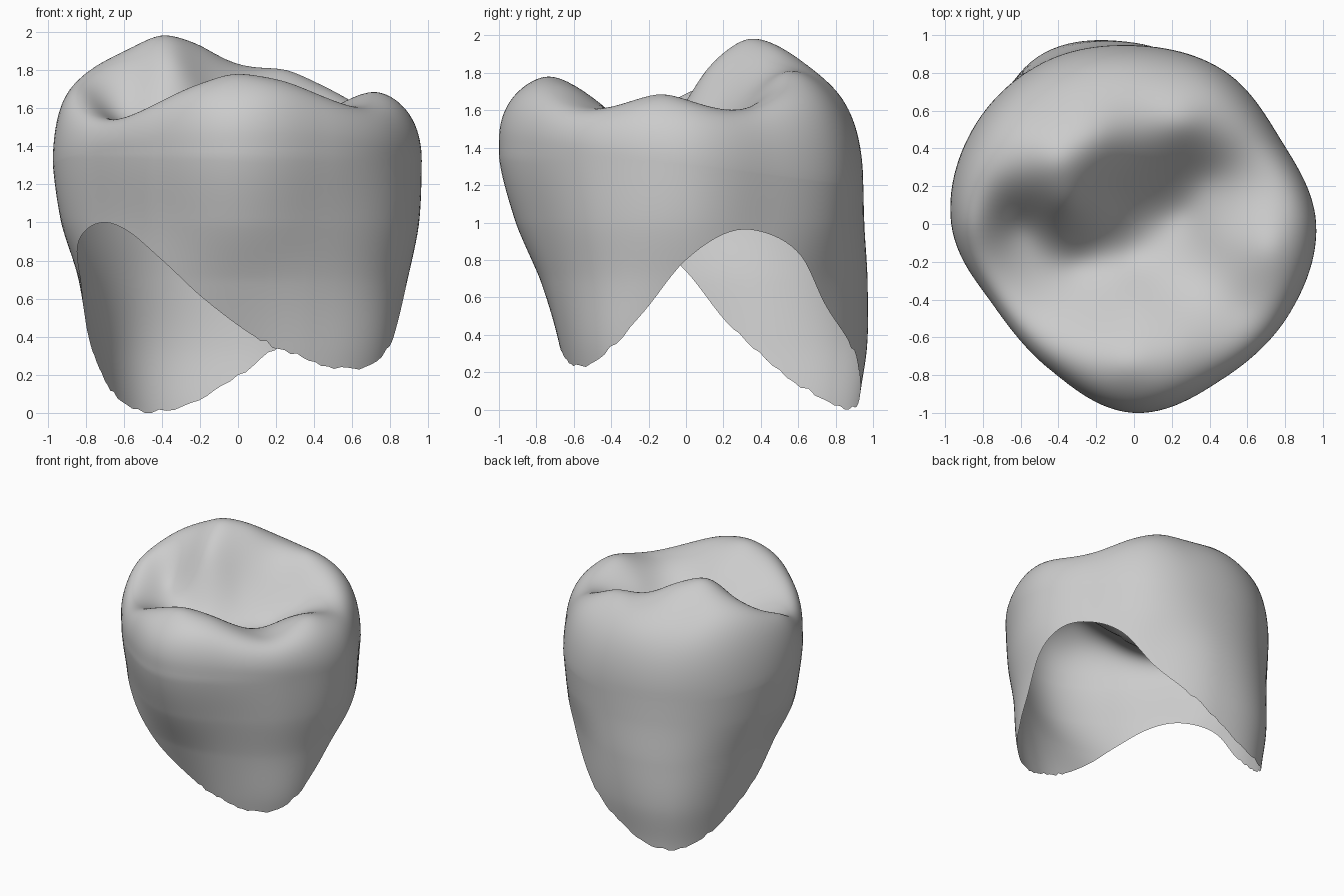
import bpy, bmesh, math, random
from mathutils import Vector

random.seed(4)
cube = bpy.data.objects.get("Cube")
if cube:
    bpy.data.objects.remove(cube, do_unlink=True)

SEGMENTS, WALL_ROWS, CAP_ROWS = 144, 40, 56

# Wall cross-sections: radius every 30 degrees, from +x turning to +y
LEVELS = [0, .35, .7, 1, 1.35]
SECTIONS = [
    [.75, .80, .83, .90, .98, .82, .70, .66, .60, .55, .70, .82],
    [.82, .83, .85, .95, 1.02, .87, .76, .72, .68, .66, .76, .88],
    [.89, .86, .87, .96, 1.01, .92, .82, .79, .77, .78, .82, .90],
    [.95, .88, .92, .95, .99, .97, .92, .82, .83, .91, .89, .94],
    [.965, .90, .95, .945, .98, .995, .97, .86, .89, 1, .945, .95],
]

# Height of the open lower margin every 15 degrees
MARGIN = [.80, .95, .94, .82, .56, .37, .19, .05, .01, .10, .27, .47,
          .74, .93, 1, .95, .80, .61, .46, .35, .28, .23, .30, .52]

# Chewing surface: cusps, crests, outer rim and basin
RELIEF = [
    (-.4, .33, 1.98), (.25, .53, 1.8), (-.03, -.74, 1.79), (.72, -.13, 1.7),
    (-.7, .25, 1.85), (-.88, 0, 1.78), (-.6, -.5, 1.6), (-.3, -.68, 1.71),
    (.25, -.65, 1.74), (.57, -.45, 1.62), (.72, .2, 1.63), (.5, .45, 1.69),
    (0, .6, 1.83), (-.2, .45, 1.93), (-.5, .65, 1.83), (-.2, .75, 1.8),
    (.1, .35, 1.7), (0, -.17, 1.39), (-.3, -.2, 1.43), (.25, .05, 1.41),
    (-.6, 0, 1.58), (-.1, .15, 1.62), (-.35, .1, 1.8), (.45, -.05, 1.56),
    (-.55, -.25, 1.5), (0, -.4, 1.58), (.4, .25, 1.54), (.3, -.3, 1.54),
    (-.05, -.95, 1.75), (.2, .9, 1.7), (.93, -.1, 1.68), (-.4, .88, 1.75),
]
MEAN = sum(p[2] for p in RELIEF) / len(RELIEF)


def spline(values, t, closed):
    """Smooth curve through evenly spaced values."""
    n = len(values)
    i = math.floor(t) if closed else max(0, min(n - 2, math.floor(t)))
    f = t - i
    pick = (lambda k: values[k % n]) if closed else (lambda k: values[max(0, min(n - 1, k))])
    a, b, c, d = (pick(i + k) for k in (-1, 0, 1, 2))
    return b + f / 2 * (c - a + f * (2 * a - 5 * b + 4 * c - d + f * (3 * (b - c) + d - a)))


def radius(turn, z):
    column = [spline(s, turn * len(s), True) for s in SECTIONS]
    z = max(LEVELS[0], min(LEVELS[-1], z))
    i = max(k for k in range(len(LEVELS) - 1) if LEVELS[k] <= z)
    return spline(column, i + (z - LEVELS[i]) / (LEVELS[i + 1] - LEVELS[i]), False)


def kernel(x, y, p):
    return math.sqrt((x - p[0]) ** 2 + (y - p[1]) ** 2 + .012)


def fit_relief():
    """Weights of a smooth surface that passes through every relief point."""
    rows = [[kernel(p[0], p[1], q) for q in RELIEF] + [p[2] - MEAN] for p in RELIEF]
    for c in range(len(rows)):
        best = max(range(c, len(rows)), key=lambda r: abs(rows[r][c]))
        rows[c], rows[best] = rows[best], rows[c]
        rows[c] = [v / rows[c][c] for v in rows[c]]
        for r in range(len(rows)):
            if r != c:
                k = rows[r][c]
                rows[r] = [v - k * u for v, u in zip(rows[r], rows[c])]
    return [row[-1] for row in rows]


WEIGHTS = fit_relief()


def relief(x, y):
    return MEAN + sum(w * kernel(x, y, p) for w, p in zip(WEIGHTS, RELIEF))


# Each column climbs the wall from the margin, rounds the rim and ends at the centre
bm = bmesh.new()
columns = []
for j in range(SEGMENTS):
    turn = j / SEGMENTS
    angle = turn * math.tau
    direction = Vector((math.cos(angle), math.sin(angle), 0))
    shoulder = 1.32 - .12 * math.sin(angle)
    low = spline(MARGIN, turn * len(MARGIN), True)
    low = max(0, low + random.uniform(-.012, .012) * (low < .4))
    column = []
    for i in range(WALL_ROWS + 1):
        z = low + (shoulder - low) * i / WALL_ROWS
        column.append(bm.verts.new(direction * radius(turn, z) + Vector((0, 0, z))))
    rim = radius(turn, shoulder)
    for i in range(1, CAP_ROWS):
        s = 1 - (i / CAP_ROWS) ** 1.7
        p = direction * rim * s
        p.z = shoulder + (relief(p.x, p.y) - shoulder) * math.sqrt(1 - s ** 9)
        column.append(bm.verts.new(p))
    columns.append(column)

centre = bm.verts.new((0, 0, relief(0, 0)))
for j, a in enumerate(columns):
    b = columns[(j + 1) % SEGMENTS]
    for i in range(len(a) - 1):
        bm.faces.new((a[i], b[i], b[i + 1], a[i + 1]))
    bm.faces.new((a[-1], b[-1], centre))

mesh = bpy.data.meshes.new("tooth_crown")
bm.to_mesh(mesh)
bm.free()
mesh.shade_smooth()
crown = bpy.data.objects.new("tooth_crown", mesh)
bpy.context.collection.objects.link(crown)

# Plain grey finish
grey = bpy.data.materials.new("light_grey")
grey.use_nodes = True
colour = (.6, .6, .6, 1)
grey.diffuse_color = colour
grey.node_tree.nodes["Principled BSDF"].inputs["Base Color"].default_value = colour
mesh.materials.append(grey)
